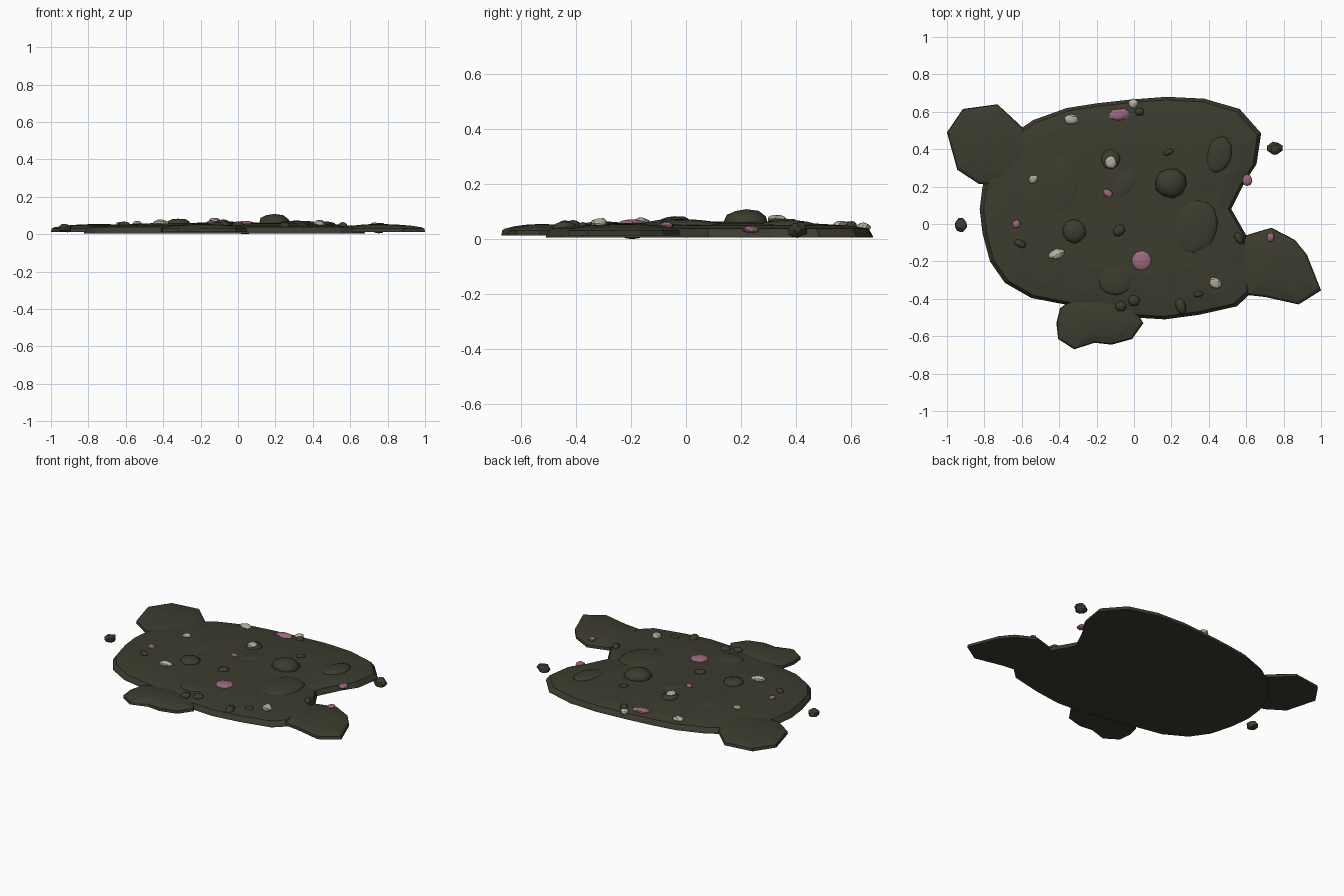
import bpy, bmesh, math, random
from mathutils import Vector

random.seed(4)


def mat(name, rgb):
    m = bpy.data.materials.new(name)
    m.diffuse_color = (*rgb, 1)
    return m


MUD = mat("dark olive mud", (0.046, 0.045, 0.028))
BONE = mat("pale bone", (0.44, 0.43, 0.34))
PINK = mat("dusty pink", (0.33, 0.14, 0.21))


def finish(bm, name, material, smooth=False):
    bmesh.ops.recalc_face_normals(bm, faces=bm.faces)
    me = bpy.data.meshes.new(name)
    bm.to_mesh(me)
    bm.free()
    me.materials.append(material)
    for p in me.polygons:
        p.use_smooth = smooth
    ob = bpy.data.objects.new(name, me)
    bpy.context.collection.objects.link(ob)
    return ob


def slab(name, outline, centre, base, rings, peak):
    """Flat-bottomed low dome: outline rings (scale, z) shrinking to a peak."""
    bm = bmesh.new()
    c = Vector(centre)
    loops = []
    for s, z in [(1, base)] + rings:
        pts = [c + (Vector(p) - c) * s for p in outline]
        loops.append([bm.verts.new((p.x, p.y, z)) for p in pts])
    n = len(outline)
    for a, b in zip(loops, loops[1:]):
        for i in range(n):
            j = (i + 1) % n
            bm.faces.new((a[i], a[j], b[j], b[i]))
    top = bm.verts.new((c.x, c.y, peak))
    for i in range(n):
        bm.faces.new((loops[-1][i], loops[-1][(i + 1) % n], top))
    bm.faces.new(loops[0][::-1])
    return finish(bm, name, MUD)


def lump(name, x, y, z, rx, ry, rz, material, rot=0, jitter=0.1, sub=2, smooth=False):
    """Squashed, slightly irregular ball."""
    bm = bmesh.new()
    bmesh.ops.create_icosphere(bm, subdivisions=sub, radius=1)
    for v in bm.verts:
        v.co *= 1 + random.uniform(-jitter, jitter)
        v.co = Vector((v.co.x * rx, v.co.y * ry, v.co.z * rz))
    ob = finish(bm, name, material, smooth)
    ob.location = (x, y, z)
    ob.rotation_euler.z = math.radians(rot)
    return ob


# main patch
slab("main_patch", [
    (-.81, .20), (-.825, .08), (-.81, -.05), (-.77, -.20), (-.69, -.315), (-.55, -.395),
    (-.37, -.43), (-.18, -.47), (0, -.50), (.165, -.51), (.35, -.485), (.55, -.44),
    (.62, -.375), (.62, -.2), (.60, -.06), (.52, .08), (.59, .22), (.655, .32),
    (.68, .485), (.565, .615), (.375, .67), (.175, .68), (-.02, .665), (-.20, .645),
    (-.36, .62), (-.54, .555), (-.65, .48), (-.75, .36)],
    (-.05, .08), .005, [(.993, .016), (.972, .038), (.85, .049), (.6, .058)], .063)

# three lobes spreading from the edge
LOBE = [(.985, .03), (.93, .037), (.7, .046), (.4, .052)]
slab("left_lobe", [
    (-.60, .52), (-.73, .64), (-.915, .615), (-1, .49), (-.945, .29), (-.83, .215),
    (-.70, .20), (-.55, .25), (-.50, .38)], (-.74, .42), .012, LOBE, .055)
slab("right_lobe", [
    (.60, -.06), (.735, -.02), (.86, -.085), (.925, -.165), (1, -.355), (.88, -.43),
    (.70, -.39), (.61, -.38), (.565, -.24), (.57, -.13)], (.74, -.22), .012, LOBE, .055)
slab("front_lobe", [
    (-.335, -.41), (-.21, -.395), (-.08, -.41), (.01, -.465), (.05, -.53), (-.01, -.615),
    (-.12, -.645), (-.21, -.635), (-.32, -.67), (-.405, -.615), (-.415, -.53),
    (-.395, -.45)], (-.19, -.52), .012, LOBE, .055)

# low mounds swelling from the top
for i, (x, y, rx, ry, rot, h) in enumerate([
        (-.37, .21, .09, .17, 0, .066), (.325, -.015, .12, .15, -15, .072),
        (.455, .37, .065, .10, -15, .068), (-.05, .21, .06, .10, -35, .068),
        (-.10, -.30, .09, .08, 0, .064)]):
    lump(f"mound_{i}", x, y, .05, rx, ry, h - .05, MUD, rot, .04, 3, True)

# rocks, half sunk: x, y, z, rx, ry, rz, rotation
for i, (x, y, z, rx, ry, rz, rot) in enumerate([
        (.195, .22, .063, .085, .08, .044, 10), (-.32, -.04, .057, .065, .065, .027, 0),
        (-.125, .345, .055, .052, .055, .022, 0), (-.08, -.035, .062, .036, .028, .017, 40),
        (-.61, -.105, .054, .034, .02, .014, -25), (.185, .385, .06, .028, .016, .013, 25),
        (.03, .60, .045, .026, .022, .02, 0), (.56, -.075, .045, .02, .036, .02, 30),
        (.345, -.375, .047, .03, .016, .014, 10), (.25, -.44, .042, .028, .045, .022, 20),
        (-.07, -.44, .05, .03, .028, .018, 0), (0, -.41, .05, .032, .03, .018, 0)]):
    lump(f"rock_{i}", x, y, z, rx, ry, rz, MUD, rot, .07, 2, True)
lump("loose_rock_right", .753, .405, .034, .04, .036, .028, MUD, 0, .15)
lump("loose_rock_left", -.925, -.005, .032, .035, .038, .024, MUD, 0, .15)
lump("under_nub", .04, -.195, .012, .04, .04, .012, MUD, 0, 0)

# pale chips
for i, (x, y, z, rx, ry, rz, rot) in enumerate([
        (-.335, .56, .05, .036, .026, .016, 0), (-.005, .645, .042, .026, .025, .018, 0),
        (-.54, .24, .058, .027, .02, .013, 30), (-.415, -.16, .058, .043, .027, .02, 15),
        (.435, -.315, .056, .036, .028, .021, -40), (-.125, .33, .075, .03, .035, .012, 0)]):
    lump(f"pale_chip_{i}", x, y, z, rx, ry, rz, BONE, rot, .12)

# pink bits
for i, (x, y, z, rx, ry, rz, rot) in enumerate([
        (-.08, .587, .05, .055, .032, .014, 8), (-.14, .165, .062, .028, .02, .012, -40),
        (-.63, 0, .054, .022, .022, .013, 0), (.605, .235, .034, .027, .031, .013, 0),
        (.73, -.07, .05, .022, .024, .013, 0)]):
    lump(f"pink_bit_{i}", x, y, z, rx, ry, rz, PINK, rot, .1)
lump("pink_button", .04, -.195, .053, .055, .055, .018, PINK, 0, 0, 3, True)
